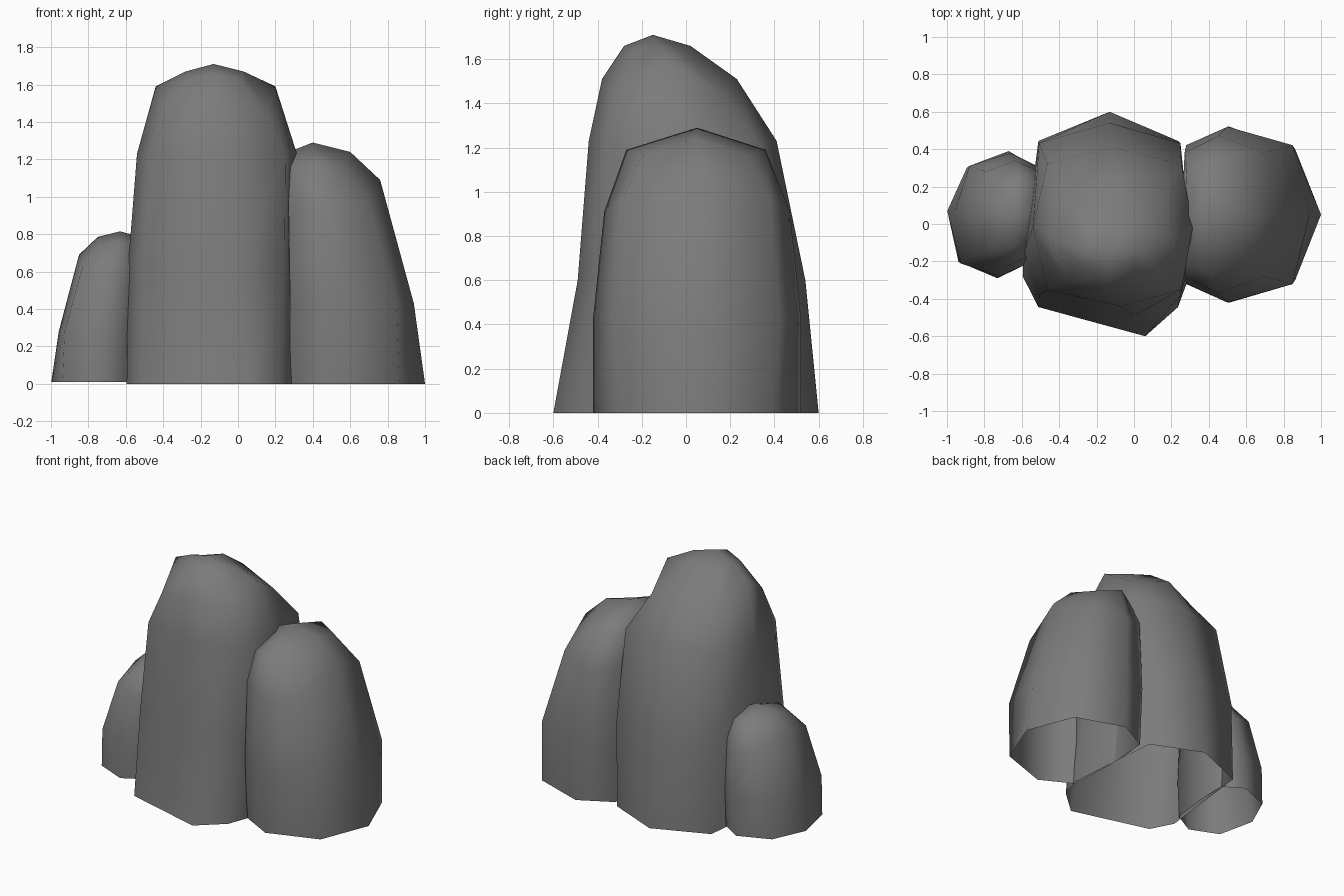
import bpy, bmesh, math

stone = bpy.data.materials.new("grey stone")
stone.diffuse_color = (0.2, 0.2, 0.2, 1)


def rock(name, rings, apex, left=0.72, right=0.72, skew=0.0):
    """Eight-sided open-bottomed rock; left/right = how square the foot corners are.
    ring = (x0, cx, x1, y0, y1, z on x sides, z on y sides, z on corners,
            front point shift in x, side point shift in y)"""
    bm = bmesh.new()
    prev = None
    for r, (x0, cx, x1, y0, y1, zx, zy, zc, fx, sy) in enumerate(rings):
        cy, ry = (y0 + y1) / 2, (y1 - y0) / 2
        k = 0.74 if r == 0 else 0.79            # corners fill out higher up
        kl, kr = max(left, k if r else 0), max(right, k if r else 0)
        xr, xl = cx + (x1 - cx) * kr, cx + (x0 - cx) * kl
        yb, yf = cy + ry * k, cy - ry * k
        pts = [(x1, cy + sy, zx), (xr, yb, zc), (cx, y1, zy), (xl, yb, zc),
               (x0, cy + sy, zx), (xl, yf, zc), (cx + fx, y0, zy), (xr, yf, zc)]
        ring = [bm.verts.new((x + skew * (y - cy), y, z)) for x, y, z in pts]
        if prev:
            for i in range(8):
                j = (i + 1) % 8
                bm.faces.new((prev[i], prev[j], ring[j], ring[i]))
        prev = ring
    tip = bm.verts.new(apex)
    for i in range(8):
        bm.faces.new((prev[i], prev[(i + 1) % 8], tip))
    for f in bm.faces:
        f.smooth = True
    me = bpy.data.meshes.new(name)
    bm.to_mesh(me)
    bm.free()
    me.materials.append(stone)
    ob = bpy.data.objects.new(name, me)
    bpy.context.collection.objects.link(ob)


# tall middle rock, leaning forward
rock("middle_rock", [
    (-0.595, -0.13, 0.295, -0.60, 0.60, 0, 0, 0, 0.19, -0.28),
    (-0.59, -0.13, 0.31, -0.49, 0.54, 0.60, 0.60, 0.60, 0.13, -0.18),
    (-0.54, -0.12, 0.315, -0.44, 0.41, 1.23, 1.23, 1.22, 0.05, 0),
    (-0.44, -0.12, 0.20, -0.38, 0.23, 1.59, 1.51, 1.44, 0, 0),
    (-0.28, -0.13, 0.03, -0.28, 0.02, 1.67, 1.66, 1.63, 0, 0),
], (-0.13, -0.15, 1.71), 0.82, 0.86)

# medium rock on the right, flattened against the middle one
rock("right_rock", [
    (0.26, 0.51, 1.00, -0.42, 0.52, 0, 0, 0, 0, 0),
    (0.26, 0.50, 0.94, -0.42, 0.52, 0.43, 0.43, 0.43, 0, 0),
    (0.255, 0.45, 0.76, -0.37, 0.47, 1.09, 0.91, 0.97, 0, 0),
    (0.27, 0.41, 0.60, -0.27, 0.36, 1.24, 1.19, 1.16, 0, 0),
], (0.40, 0.05, 1.29), 0.92, 0.72)

# small rock on the left, flattened against the middle one
rock("left_rock", [
    (-1.00, -0.70, -0.535, -0.29, 0.39, 0.01, 0.01, 0.01, 0, 0.02),
    (-0.96, -0.69, -0.53, -0.28, 0.38, 0.28, 0.28, 0.28, 0, 0.02),
    (-0.85, -0.66, -0.52, -0.23, 0.34, 0.69, 0.58, 0.63, 0, 0),
    (-0.75, -0.63, -0.52, -0.13, 0.25, 0.785, 0.76, 0.74, 0, 0),
], (-0.63, 0.06, 0.815), 0.72, 0.92, 0.09)
